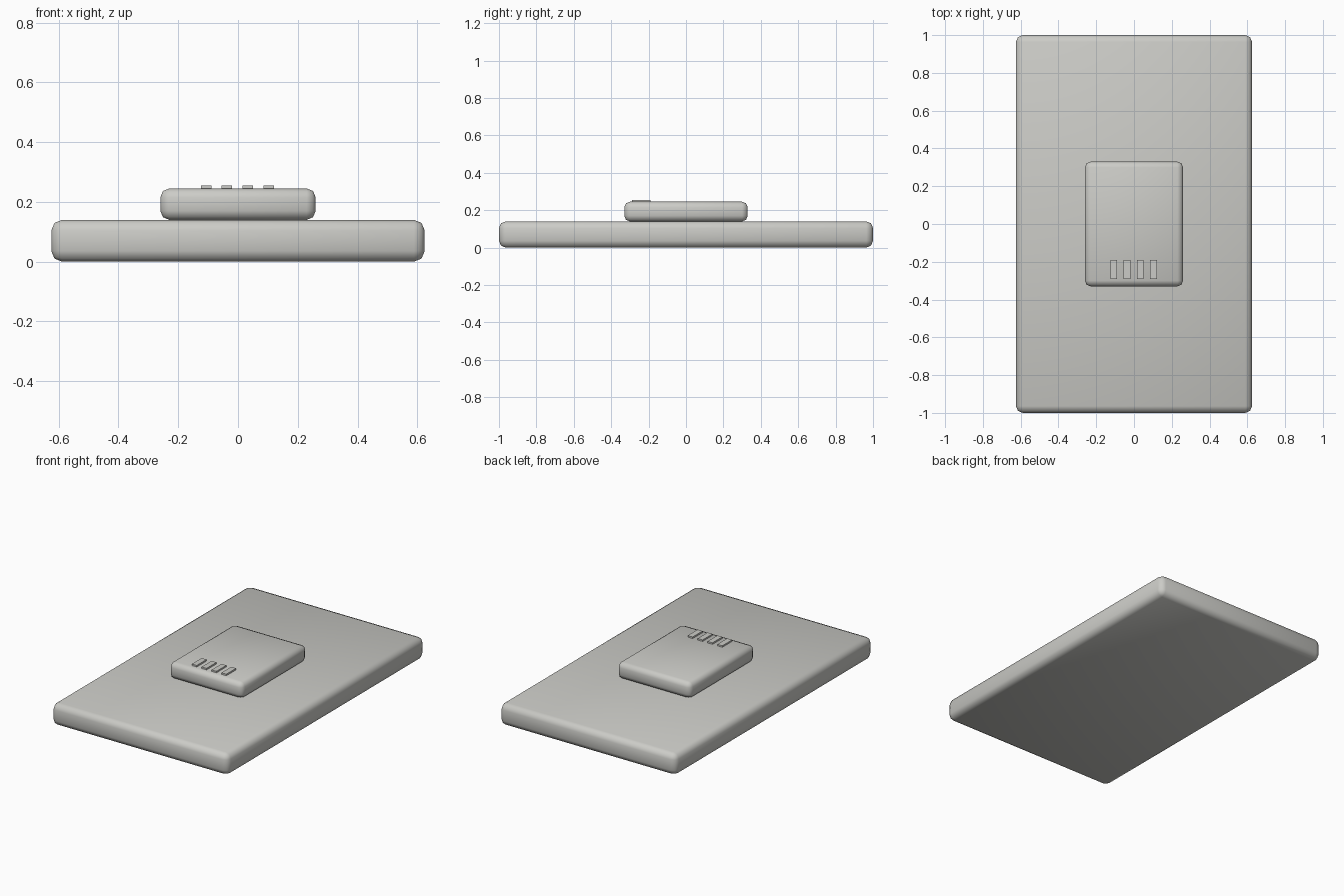
import bpy

cube = bpy.data.objects.get("Cube")
if cube:
    bpy.data.objects.remove(cube, do_unlink=True)

# Single warm grey finish
grey = bpy.data.materials.new("warm grey")
grey.use_nodes = True
colour = (0.6, 0.6, 0.57, 1)
grey.diffuse_color = colour
grey.node_tree.nodes["Principled BSDF"].inputs["Base Color"].default_value = colour


def block(name, size, centre, bevel=0.0):
    """Box with softly rounded, smooth-shaded edges."""
    bpy.ops.mesh.primitive_cube_add(size=1, location=centre)
    obj = bpy.context.object
    obj.name = name
    obj.scale = size
    bpy.ops.object.transform_apply(location=False, rotation=False, scale=True)
    obj.data.materials.append(grey)
    if bevel:
        mod = obj.modifiers.new("rounded edges", "BEVEL")
        mod.width = bevel
        mod.segments = 2
        bpy.ops.object.modifier_apply(modifier=mod.name)
        bpy.ops.object.shade_smooth()
    return obj


# Wide base slab and the raised pad on it
block("base_plate", (1.25, 2, 0.14), (0, 0, 0.07), 0.036)
block("raised_pad", (0.52, 0.66, 0.105), (0, 0, 0.1925), 0.03)

# Row of grip ribs near the front of the pad
for i in range(4):
    block(f"grip_rib_{i + 1}", (0.035, 0.1, 0.02), (-0.107 + 0.07 * i, -0.24, 0.245))
